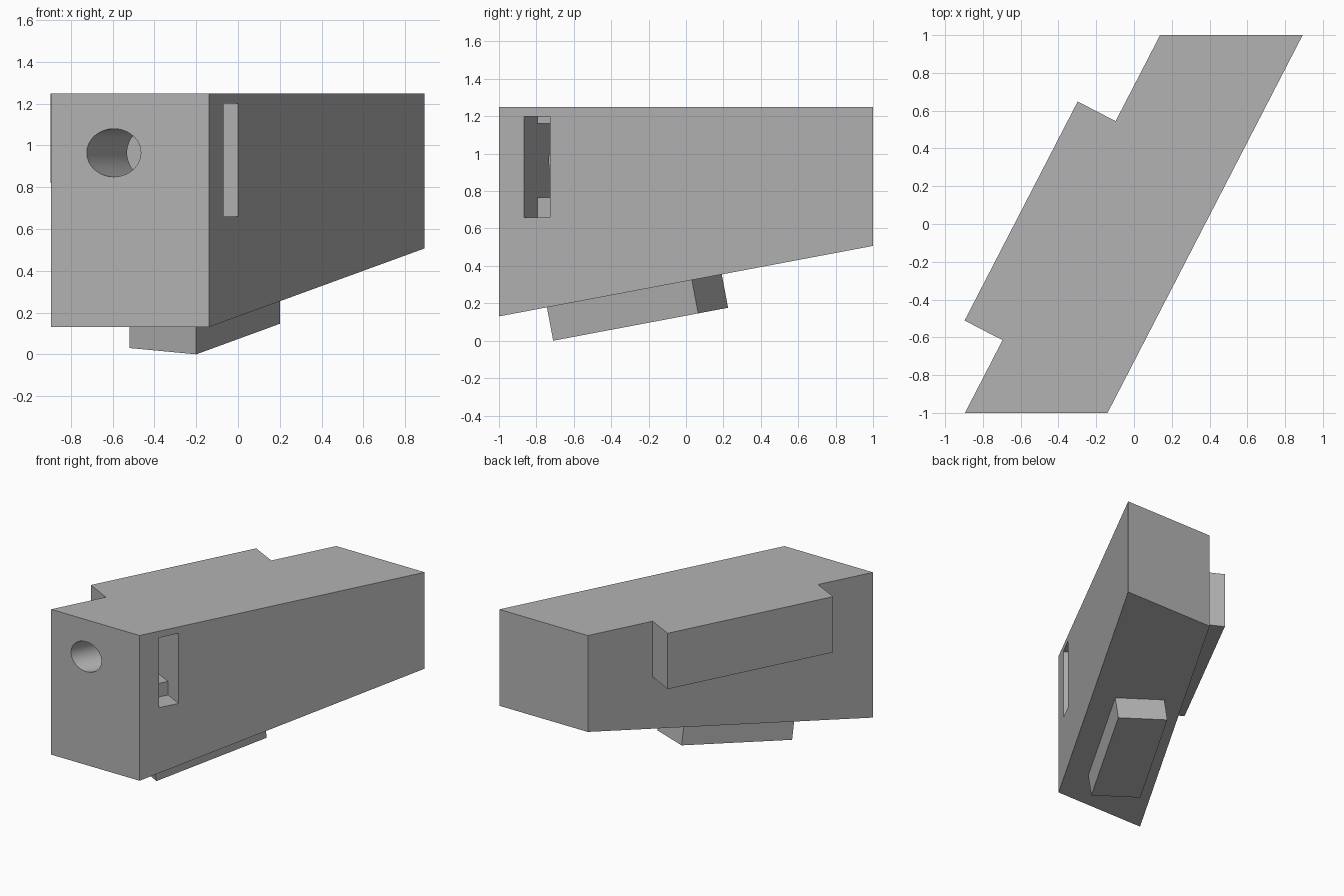
import bpy
import bmesh
from math import pi
from mathutils import Matrix, Vector

cube = bpy.data.objects.get("Cube")
if cube:
    bpy.data.objects.remove(cube)

grey = bpy.data.materials.new("mid grey")
grey.use_nodes = True
COLOUR = (0.45, 0.45, 0.45, 1)
grey.diffuse_color = COLOUR
grey.node_tree.nodes["Principled BSDF"].inputs["Base Color"].default_value = COLOUR

# Slanted frame: s runs along the body, l runs inward from the +x side face
ORIGIN = Vector((-0.14, -1, 0))
ALONG = Vector((1.033, 2, 0)).normalized()
INWARD = Vector((-ALONG.y, ALONG.x, 0))
TOP = 1.25
SLOPE = 0.1885


def place(s, l, z):
    return ORIGIN + ALONG * s + INWARD * l + Vector((0, 0, z))


def prism(name, lower, upper):
    """Solid between two matching outlines."""
    bm = bmesh.new()
    a = [bm.verts.new(p) for p in lower]
    b = [bm.verts.new(p) for p in upper]
    bm.faces.new(a)
    bm.faces.new(b)
    n = len(a)
    for i in range(n):
        j = (i + 1) % n
        bm.faces.new((a[i], a[j], b[j], b[i]))
    bmesh.ops.recalc_face_normals(bm, faces=bm.faces)
    return finish(name, bm)


def finish(name, bm):
    mesh = bpy.data.meshes.new(name)
    bm.to_mesh(mesh)
    bm.free()
    mesh.materials.append(grey)
    obj = bpy.data.objects.new(name, mesh)
    bpy.context.collection.objects.link(obj)
    return obj


def slanted_box(name, s, l, z):
    plan = [(s[0], l[0]), (s[1], l[0]), (s[1], l[1]), (s[0], l[1])]
    return prism(name, [place(*p, z[0]) for p in plan],
                 [place(*p, z[1]) for p in plan])


def combine(target, tool, operation):
    """Apply a boolean and discard the tool."""
    mod = target.modifiers.new(operation.title(), 'BOOLEAN')
    mod.operation = operation
    mod.solver = 'EXACT'
    mod.object = tool
    bpy.context.view_layer.objects.active = target
    bpy.ops.object.modifier_apply(modifier=mod.name)
    bpy.data.objects.remove(tool)


# Main body: parallelogram plan with a sloping underside
plan = [(-0.895, -1), (-0.14, -1), (0.893, 1), (0.138, 1)]
body = prism("body", [(x, y, 0.13 + SLOPE * (y + 1)) for x, y in plan],
             [(x, y, TOP) for x, y in plan])

# Side block, flush with the top
combine(body, slanted_box("side_block", (0.087, 1.392), (0.55, 0.897), (0.82, TOP)), 'UNION')

# Foot, standing square to the sloping underside
foot_plan = [(-0.2, -0.71), (0.2, 0.065), (-0.12, 0.225), (-0.52, -0.55)]
foot_low = [Vector((x, y, SLOPE * (y + 0.71))) for x, y in foot_plan]
up = Vector((0, -SLOPE, 1)).normalized()
combine(body, prism("foot", foot_low, [p + up * 0.23 for p in foot_low]), 'UNION')

# Side slot, and the deeper chamber behind it
SLOT = (0.152, 0.3075)
combine(body, slanted_box("slot_cutter", SLOT, (-0.1, 0.157), (0.66, 1.2)), 'DIFFERENCE')
combine(body, slanted_box("chamber_cutter", SLOT, (0.1, 0.6), (0.765, 1.16)), 'DIFFERENCE')

# Round bore from the front face into the chamber
bm = bmesh.new()
turn = Matrix((INWARD, (0, 0, 1), ALONG)).transposed().to_4x4()
middle = place(-0.1, 0.404, 0.965)
bmesh.ops.create_cone(bm, cap_ends=True, segments=64, radius1=0.115, radius2=0.115,
                      depth=0.6, matrix=Matrix.Translation(middle) @ turn)
bmesh.ops.recalc_face_normals(bm, faces=bm.faces)
combine(body, finish("bore_cutter", bm), 'DIFFERENCE')

# Smooth bore, sharp edges elsewhere
bpy.ops.object.select_all(action='DESELECT')
body.select_set(True)
bpy.context.view_layer.objects.active = body
bpy.ops.object.shade_smooth_by_angle(angle=pi / 6)
